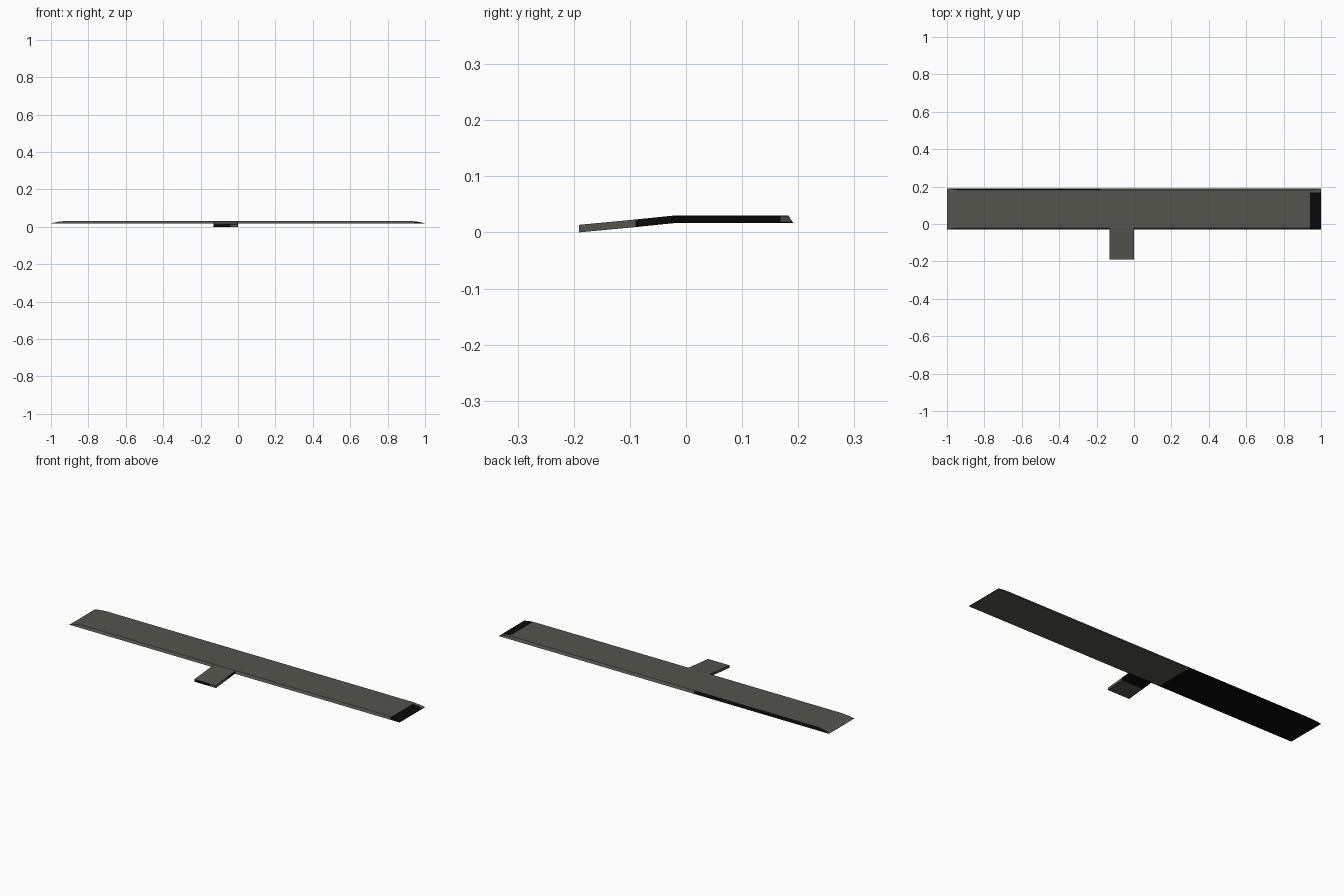
import bpy, bmesh

if "Cube" in bpy.data.objects:
    bpy.data.objects.remove(bpy.data.objects["Cube"])


def material(name, rgb):
    m = bpy.data.materials.new(name)
    m.diffuse_color = (*rgb, 1)
    m.use_nodes = True
    m.node_tree.nodes["Principled BSDF"].inputs["Base Color"].default_value = m.diffuse_color
    return m


grey = material("warm_grey", (0.09, 0.09, 0.077))
black = material("black", (0.003, 0.003, 0.003))


def loft(name, rings, is_black):
    """Skin equal-sized rings, cap the ends, and paint faces by a rule."""
    bm = bmesh.new()
    vs = [[bm.verts.new(p) for p in ring] for ring in rings]
    n = len(vs[0])
    for a, b in zip(vs, vs[1:]):
        for i in range(n):
            j = (i + 1) % n
            bm.faces.new((a[i], a[j], b[j], b[i]))
    bm.faces.new(vs[0])
    bm.faces.new(vs[-1][::-1])
    bmesh.ops.recalc_face_normals(bm, faces=bm.faces)
    bm.normal_update()
    for f in bm.faces:
        f.material_index = int(is_black(f.calc_center_median(), f.normal))
    me = bpy.data.meshes.new(name)
    bm.to_mesh(me)
    bm.free()
    me.materials.append(grey)
    me.materials.append(black)
    ob = bpy.data.objects.new(name, me)
    bpy.context.collection.objects.link(ob)
    return ob


# Long plate: bevelled front and back, ends curving down to thin edges
Z0 = 0.017
half = [(1.0, 0.0183), (0.985, 0.022), (0.965, 0.0262), (0.942, 0.0293), (0.92, 0.0305)]
stations = [(-x, z) for x, z in half] + [(-0.18, 0.0305)] + half[::-1]


def section(x, z):
    k = (z - Z0) / (0.0305 - Z0)
    return [(x, -0.029, Z0), (x, -0.029 + 0.008 * k, z), (x, 0.168, z),
            (x, 0.191 - 0.009 * k, z), (x, 0.191, Z0)]


def plate_black(c, n):
    if n.z < -0.5 or n.y > 0.5:           # underside and back bevel, left part
        return c.x < -0.18
    return c.x > 0.935 and c.y < 0.168    # right end curve


loft("plate", [section(x, z) for x, z in stations], plate_black)

# Sloping tab, divided where the paint changes
X = (-0.13, -0.04, 0.0)


def tab_ring(y, z):
    t = 0.0135
    return [(x, y, z) for x in X] + [(x, y, z + t) for x in X[::-1]]


def tab_black(c, n):
    if n.y < -0.8:
        return c.x < -0.04
    return c.y > -0.09 and (n.z < -0.5 or n.x > 0.5)


tab = loft("tab", [tab_ring(-0.191, 0.0), tab_ring(-0.09, 0.0095), tab_ring(-0.022, 0.0165)],
           tab_black)

# Split the front cap so only its left part is black
bm = bmesh.new()
bm.from_mesh(tab.data)
front = [f for f in bm.faces if f.normal.y < -0.8]
ends = [v for v in front[0].verts if abs(v.co.x + 0.04) < 1e-4]
bmesh.ops.connect_verts(bm, verts=ends)
bm.normal_update()
for f in bm.faces:
    f.material_index = int(tab_black(f.calc_center_median(), f.normal))
bm.to_mesh(tab.data)
bm.free()
